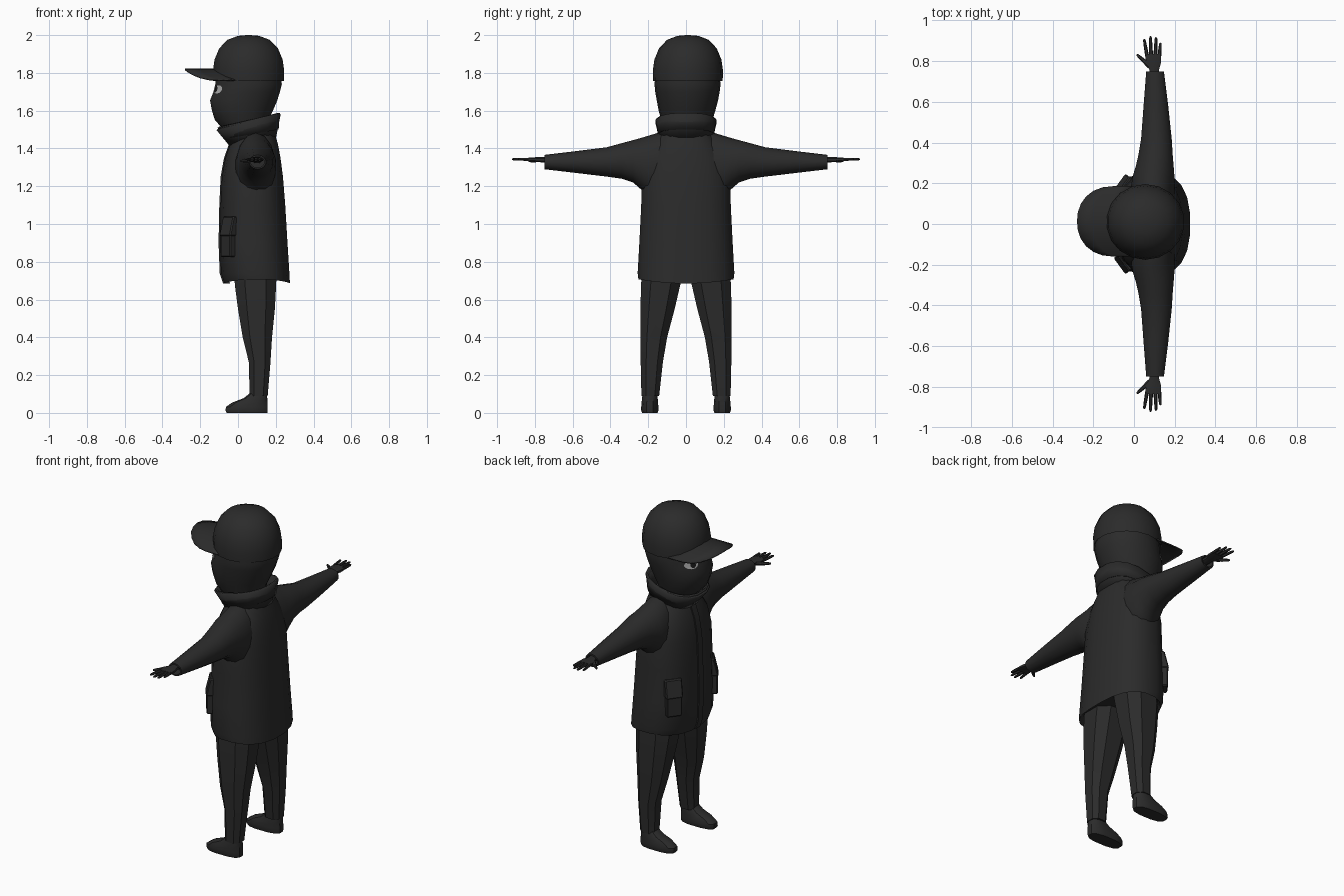
import bpy, bmesh, math
from mathutils import Vector, Matrix
from mathutils.bvhtree import BVHTree

if "Cube" in bpy.data.objects:
    bpy.data.objects.remove(bpy.data.objects["Cube"], do_unlink=True)


def material(name, value):
    m = bpy.data.materials.new(name)
    m.use_nodes = True
    col = (value, value, value, 1)
    m.diffuse_color = col
    bsdf = m.node_tree.nodes["Principled BSDF"]
    bsdf.inputs["Base Color"].default_value = col
    bsdf.inputs["Roughness"].default_value = 0.9
    return m


CLOTH = material("charcoal", 0.024)
WHITE = material("eye_grey", 0.42)
PUPIL = material("pupil_black", 0.01)


def finish(name, bm, mat=CLOTH, angle=35, thick=0.0, recalc=True):
    if recalc:
        bmesh.ops.recalc_face_normals(bm, faces=bm.faces)
    me = bpy.data.meshes.new(name)
    bm.to_mesh(me)
    bm.free()
    ob = bpy.data.objects.new(name, me)
    bpy.context.collection.objects.link(ob)
    me.materials.append(mat)
    if thick:
        mod = ob.modifiers.new("thickness", 'SOLIDIFY')
        mod.thickness = thick
    bpy.ops.object.select_all(action='DESELECT')
    ob.select_set(True)
    bpy.context.view_layer.objects.active = ob
    bpy.ops.object.shade_smooth_by_angle(angle=math.radians(angle))


def oval(n, a0, a1, b0, b1, e=2.0):
    """Rounded-box outline that fills the given extents on each axis."""
    pts = []
    for i in range(n):
        t = 2 * math.pi * (i + 0.5) / n
        c, s = math.cos(t), math.sin(t)
        pts.append((math.copysign(abs(c) ** (2 / e), c), math.copysign(abs(s) ** (2 / e), s)))
    ka, kb = max(p[0] for p in pts), max(p[1] for p in pts)
    return [((a0 + a1) / 2 + (a1 - a0) / 2 * a / ka,
             (b0 + b1) / 2 + (b1 - b0) / 2 * b / kb) for a, b in pts]


def loft(rings, bm=None, caps=True):
    bm = bm or bmesh.new()
    vs = [[bm.verts.new(p) for p in r] for r in rings]
    n = len(vs[0])
    for a, b in zip(vs, vs[1:]):
        for i in range(n):
            bm.faces.new((a[i], a[(i + 1) % n], b[(i + 1) % n], b[i]))
    if caps:
        bm.faces.new(vs[0])
        bm.faces.new(vs[-1])
    return bm


def upright(rows, n, e=2.0):
    """Rings from rows of (z, x front, x back, y low, y high)."""
    return [[(x, y, z) for x, y in oval(n, xf, xb, y0, y1, e)] for z, xf, xb, y0, y1 in rows]


# Coat body, with a turned-in hem that rises at the sides
coat = [(.685, -.072, .275, .252), (.74, -.09, .272, .256), (.9, -.096, .262, .247),
        (1.1, -.092, .25, .237), (1.25, -.085, .238, .235), (1.35, -.067, .225, .212),
        (1.42, -.042, .212, .17), (1.48, -.01, .195, .13)]
rows = [(.74, -.05, .25, -.23, .23)] + [(z, f, b, -w, w) for z, f, b, w in coat]
rings = upright(rows, 20, 2.4)
rings[1] = [(x, y, z + .022 * (y / .25) ** 2) for x, y, z in rings[1]]
finish("coat_body", loft(rings), angle=40)

# Front placket following the coat profile
finish("coat_placket", loft([[(f - .007, -.022, z), (f - .007, .022, z), (f + .03, .022, z),
                              (f + .03, -.022, z)] for z, f, b, w in coat[:-1]]))


# Collar: slanted flared band with a fold-over outside
def collar_ring(z_front, z_back, xf, xb, w):
    return [(x, y, z_front + (z_back - z_front) * (x - xf) / (xb - xf))
            for x, y in oval(16, xf, xb, -w, w, 2.3)]


finish("collar_band", loft([collar_ring(1.42, 1.46, -.035, .19, .125),
                            collar_ring(1.505, 1.585, -.105, .215, .15)], caps=False), thick=.012)
finish("collar_fold", loft([collar_ring(1.45, 1.5, -.07, .215, .15),
                            collar_ring(1.51, 1.588, -.108, .222, .157)], caps=False), thick=.01)

# Head with covered face
head = loft(upright([(1.42, 0, .14, -.09, .09), (1.47, -.05, .145, -.105, .11),
                     (1.55, -.122, .16, -.13, .14), (1.6, -.138, .185, -.145, .155),
                     (1.655, -.148, .208, -.155, .17), (1.7, -.13, .222, -.163, .178),
                     (1.74, -.12, .232, -.167, .183), (1.8, -.115, .225, -.16, .176)], 18, 2.1))
bmesh.ops.recalc_face_normals(head, faces=head.faces)
surface = BVHTree.FromBMesh(head)
finish("head", head)


# Eyes laid onto the face as thin plates
def eye_plate(name, y, z, ry, rz, lift, mat):
    bm = bmesh.new()
    pts = [(y, z)] + [(y + ry * math.cos(i * math.pi / 7), z + rz * math.sin(i * math.pi / 7))
                      for i in range(14)]
    vs = []
    for py, pz in pts:
        hit, nor, *_ = surface.ray_cast(Vector((-1, py, pz)), Vector((1, 0, 0)))
        vs.append(bm.verts.new(hit + nor * lift))
    for i in range(1, 15):
        bm.faces.new((vs[0], vs[i % 14 + 1], vs[i]))
    bm.normal_update()
    finish(name, bm, mat, recalc=False)


for side, s in (("left", 1), ("right", -1)):
    eye_plate("eye_" + side, .01 + s * .085, 1.712, .036, .024, .004, WHITE)
    eye_plate("pupil_" + side, .01 + s * .08, 1.712, .014, .019, .007, PUPIL)

# Cap dome
dome = [(.93, 1.775), (1.0, 1.757), (1.01, 1.81), (.965, 1.87), (.83, 1.93), (.6, 1.975),
        (.3, 1.996), (.05, 2.0)]
finish("cap_dome", loft(upright([(z, .056 - .187 * r, .056 + .187 * r, .01 - .184 * r,
                                  .01 + .184 * r) for r, z in dome], 18)))

# Cap peak: arched sheet with a rounded front
bm = bmesh.new()
grid = []
for i in range(13):
    t = math.sin((i / 6 - 1) * math.pi / 2)
    front = -.1 - .18 * max(0, 1 - abs(t) ** 2.2) ** (1 / 2.2)
    back = -.06 + .05 * t * t
    grid.append([bm.verts.new((front + (back - front) * k / 3, .013 + .173 * t,
                               1.822 - .058 * t * t)) for k in range(4)])
for a, b in zip(grid, grid[1:]):
    for k in range(3):
        bm.faces.new((a[k], a[k + 1], b[k + 1], b[k]))
finish("cap_peak", bm, thick=.008)


def tube(bm, p0, p1, r0, r1, n=6):
    """Tapered finger with a rounded tip."""
    p0, p1 = Vector(p0), Vector(p1)
    q = (p1 - p0).to_track_quat('Z', 'Y')
    rings = []
    for t, r in ((0, r0), (.5, (r0 + r1) / 2 * 1.05), (.92, r1), (1, r1 * .5)):
        rings.append([p0.lerp(p1, t) + q @ Vector((r * math.cos(a * 2 * math.pi / n),
                      r * math.sin(a * 2 * math.pi / n), 0)) for a in range(n)])
    loft(rings, bm)


def mirrored(rows, s):
    return [(z, f, b, *sorted((s * i, s * o))) for z, f, b, i, o in rows]


def sideways(rows, s, n, e=2.0):
    """Rings from rows of (y, x front, x back, z low, z high)."""
    return [[(x, s * y, z) for x, z in oval(n, xf, xb, z0, z1, e)] for y, xf, xb, z0, z1 in rows]


for side, s in (("left", 1), ("right", -1)):
    # Sleeve, widening into the shoulder, with a recessed cuff
    sleeve = [(.08, .0, .19, 1.13, 1.488), (.15, -.01, .198, 1.13, 1.482),
              (.2, -.012, .2, 1.145, 1.467), (.24, -.005, .198, 1.185, 1.455),
              (.28, .008, .195, 1.22, 1.444), (.34, .022, .19, 1.24, 1.428),
              (.42, .035, .185, 1.251, 1.406), (.58, .047, .168, 1.27, 1.386),
              (.75, .06, .147, 1.29, 1.366), (.75, .068, .139, 1.298, 1.358),
              (.69, .068, .139, 1.298, 1.358)]
    finish("sleeve_" + side, loft(sideways(sleeve, s, 14)), angle=40)

    # Hand: palm, four fingers and thumb
    palm = [(.68, .08, .125, 1.322, 1.356), (.755, .076, .122, 1.326, 1.354),
            (.79, .06, .132, 1.328, 1.354), (.835, .055, .134, 1.333, 1.351)]
    bm = loft(sideways(palm, s, 8, 2.5))
    for xa, xb, ye in ((.064, .05, .908), (.084, .081, .922), (.105, .108, .917), (.125, .13, .89)):
        tube(bm, (xa, s * .825, 1.342), (xb, s * ye, 1.343), .0095, .0065)
    tube(bm, (.078, s * .775, 1.34), (.045, s * .805, 1.335), .013, .010)
    tube(bm, (.047, s * .803, 1.335), (.014, s * .832, 1.333), .010, .006)
    finish("hand_" + side, bm, angle=50)

    # Trouser leg
    leg = [(.78, -.02, .205, .008, .23), (.68, -.017, .202, .03, .238), (.55, 0, .195, .06, .241),
           (.4, .025, .18, .1, .242), (.27, .057, .172, .122, .24), (.09, .062, .157, .142, .236)]
    finish("trouser_leg_" + side, loft(upright(mirrored(leg, s), 8, 2.6)), angle=30)

    # Shoe
    shoe = [(0, -.06, .155, .15, .233), (.012, -.066, .157, .146, .237),
            (.032, -.064, .157, .146, .237), (.055, -.03, .156, .148, .235),
            (.078, .03, .155, .15, .233), (.11, .07, .15, .155, .228)]
    finish("shoe_" + side, loft(upright(mirrored(shoe, s), 12, 2.7)))

    # Patch pocket with a sloping flap on the front corner of the coat
    for part, z, w, d, h, slope in (("pocket", .885, .088, .06, .12, 0),
                                    ("pocket_flap", .988, .098, .07, .105, .025)):
        bm = bmesh.new()
        bmesh.ops.create_cube(bm, size=1)
        for v in bm.verts:
            lean = slope if v.co.z > 0 and v.co.x < 0 else 0
            v.co = Vector((v.co.x * d + lean, v.co.y * w, v.co.z * h))
        bmesh.ops.bevel(bm, geom=bm.edges[:], offset=.006, segments=1, affect='EDGES')
        bmesh.ops.transform(bm, verts=bm.verts, matrix=Matrix.Translation((-.044, s * .187, z))
                            @ Matrix.Rotation(-s * math.radians(36), 4, 'Z'))
        finish(part + "_" + side, bm, angle=25)
